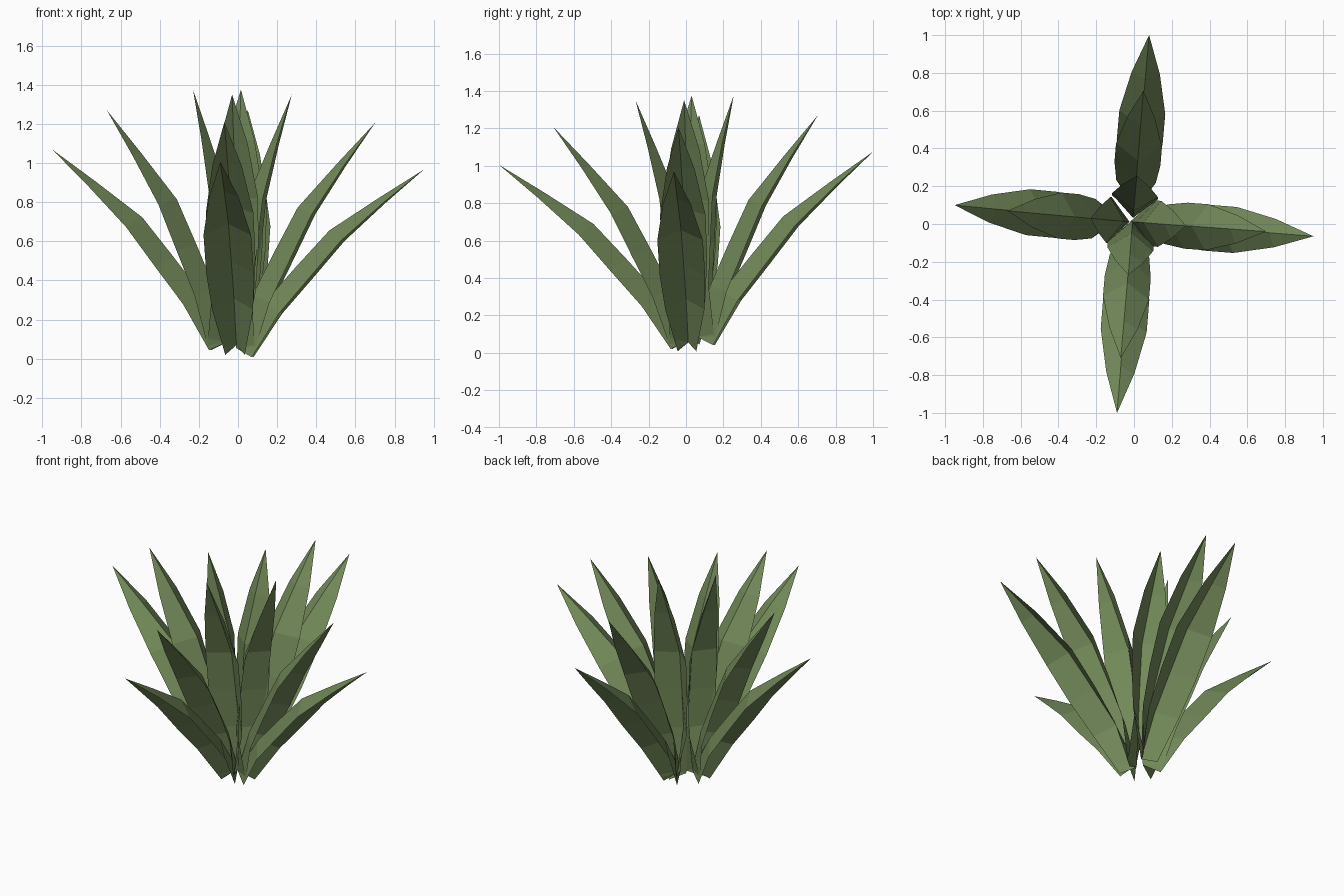
import bpy, bmesh, math
from mathutils import Vector

if "Cube" in bpy.data.objects:
    bpy.data.objects.remove(bpy.data.objects["Cube"])

green = bpy.data.materials.new("leaf_green")
green.diffuse_color = (0.17, 0.25, 0.10, 1)
green.use_nodes = True
green.node_tree.nodes["Principled BSDF"].inputs["Base Color"].default_value = green.diffuse_color

# Leaf stations: along the chord, rib height, edge height, half width
STATIONS = [(0.00, 0.000, -0.095, 0.050),
            (0.27, 0.070, -0.030, 0.105),
            (0.52, 0.092, -0.005, 0.122),
            (0.78, 0.110, 0.022, 0.122),
            (1.08, 0.056, 0.016, 0.075)]
LENGTH = 1.36


def make_leaf(name, base, tip):
    """Folded leaf: raised central rib, two edges drooping outward."""
    base, tip = Vector(base), Vector(tip)
    along = (tip - base).normalized()
    side = along.cross(Vector((0, 0, 1))).normalized()
    up = side.cross(along)
    k = (tip - base).length / LENGTH
    bm = bmesh.new()
    rows = []
    for s, rib, edge, w in STATIONS:
        e = s + 0.03 * (1 - s / LENGTH)
        rows.append([bm.verts.new(base + k * (along * a + up * h) + side * x)
                     for a, h, x in ((e, edge, -w), (s, rib, 0), (e, edge, w))])
    for r0, r1 in zip(rows, rows[1:]):
        for i in range(2):
            bm.faces.new((r0[i], r0[i + 1], r1[i + 1], r1[i]))
    point = bm.verts.new(tip)
    for i in range(2):
        bm.faces.new((rows[-1][i], rows[-1][i + 1], point))
    mesh = bpy.data.meshes.new(name)
    bm.to_mesh(mesh)
    bm.free()
    mesh.materials.append(green)
    bpy.context.collection.objects.link(bpy.data.objects.new(name, mesh))


# Four fans of three leaves: base point, then outer, middle and inner tips
FANS = {
    "right": ((-0.010, 0.012, 0.055),
              [(0.95, -0.065, 0.967), (0.70, -0.04, 1.205), (0.275, -0.01, 1.35)]),
    "left": ((-0.055, 0.014, 0.085),
             [(-0.95, 0.10, 1.07), (-0.67, 0.07, 1.27), (-0.23, 0.03, 1.375)]),
    "front": ((-0.008, 0.010, 0.070),
              [(-0.09, -1.0, 1.005), (-0.07, -0.71, 1.208), (-0.03, -0.27, 1.35)]),
    "back": ((-0.003, 0.060, 0.085),
             [(0.08, 1.0, 1.075), (0.05, 0.705, 1.27), (0.015, 0.255, 1.375)]),
}
for fan, (base, tips) in FANS.items():
    for layer, tip in zip(("outer", "middle", "inner"), tips):
        make_leaf(f"{fan}_{layer}_leaf", base, tip)
